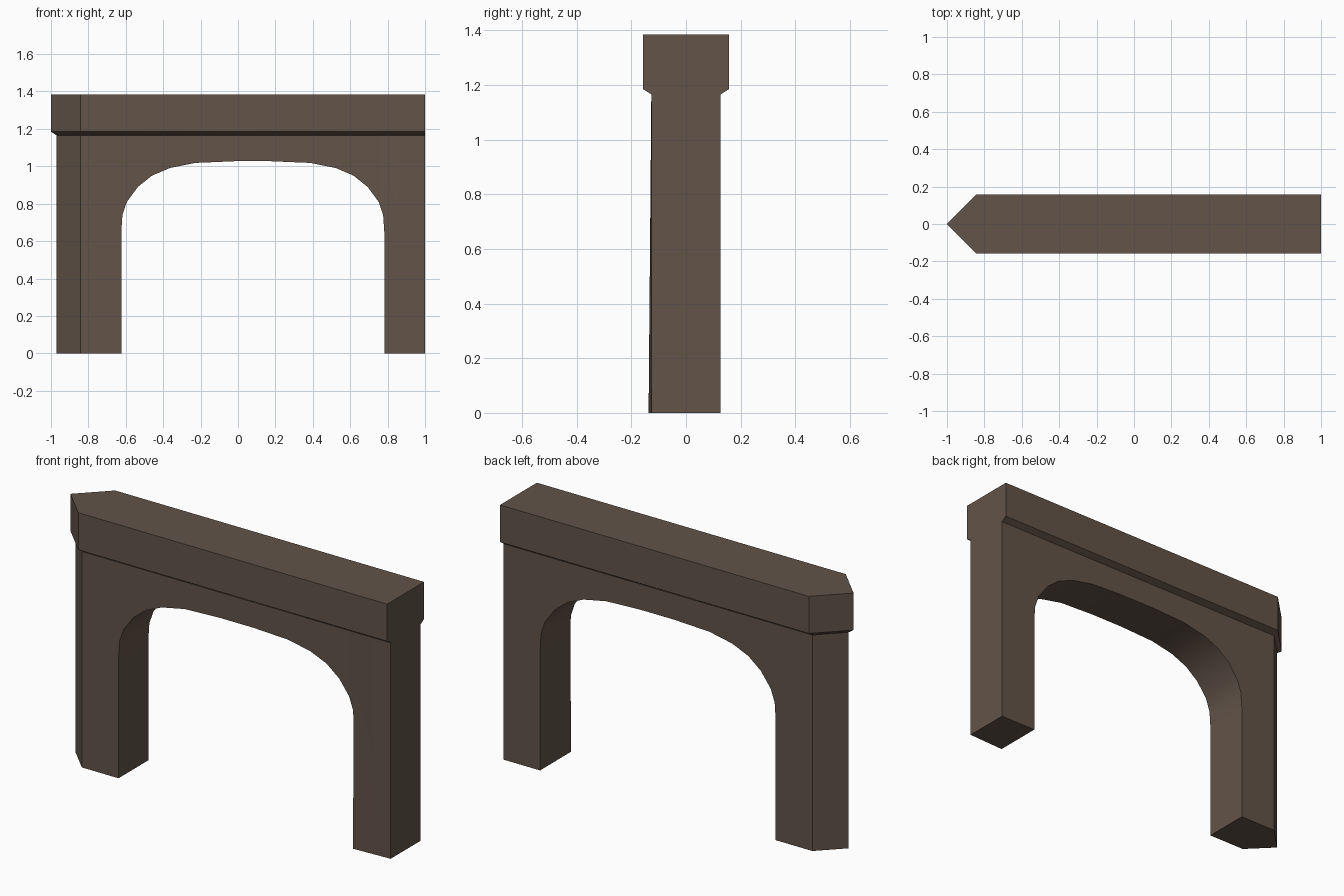
import bpy, bmesh

if "Cube" in bpy.data.objects:
    bpy.data.objects.remove(bpy.data.objects["Cube"])

stone = bpy.data.materials.new("brown stone")
stone.diffuse_color = (0.122, 0.087, 0.065, 1)
stone.use_nodes = True
stone.node_tree.nodes["Principled BSDF"].inputs["Base Color"].default_value = stone.diffuse_color

Z_BODY, Z_LIP, Z_TOP = 1.165, 1.185, 1.385
SHOULDER = -0.843          # where the pointed end begins
MID, HALF = 0.079, 0.703   # arch centre and half width


def finish(name, bm):
    bmesh.ops.remove_doubles(bm, verts=bm.verts, dist=0.0005)
    bmesh.ops.recalc_face_normals(bm, faces=bm.faces)
    mesh = bpy.data.meshes.new(name)
    bm.to_mesh(mesh)
    bm.free()
    mesh.materials.append(stone)
    ob = bpy.data.objects.new(name, mesh)
    bpy.context.collection.objects.link(ob)
    bpy.ops.object.select_all(action='DESELECT')
    ob.select_set(True)
    bpy.context.view_layer.objects.active = ob
    bpy.ops.object.shade_smooth_by_angle(angle=0.5)
    return ob


def plan(tip, w, z):
    """Pointed plan outline at one height."""
    return [(1, -w, z), (1, w, z), (SHOULDER, w, z), (tip, 0, z), (SHOULDER, -w, z)]


# Cap: lofted plan outlines with a sloped lip underneath
bm = bmesh.new()
rings = [[bm.verts.new(p) for p in plan(*r)] for r in
         [(-0.97, 0.125, Z_BODY), (-1, 0.157, Z_LIP), (-1, 0.157, Z_TOP)]]
for a, b in zip(rings, rings[1:]):
    for i in range(5):
        j = (i + 1) % 5
        bm.faces.new((a[i], a[j], b[j], b[i]))
bm.faces.new(rings[0])
bm.faces.new(rings[-1])
finish("wall_cap", bm)

# Arch profile: half curve as (offset from centre, height), mirrored
half = [(HALF, 0), (HALF, 0.65), (0.697, 0.74), (0.673, 0.81), (0.614, 0.89),
        (0.539, 0.95), (0.443, 0.991), (0.309, 1.018), (0.10, 1.027)]
arch = [(MID - d, z) for d, z in half] + [(MID + d, z) for d, z in reversed(half)]

# Body: strips from the arch up to the cap, on both sides
bm = bmesh.new()
W = 0.127


def vert(x, z, side):
    y = side * W
    if side < 0 and x > 0.78:      # front of right leg leans out at its inner edge
        if x < 0.9:
            y -= 0.01 * (1 - z / Z_BODY)
    return bm.verts.new((x, y, z))


def face(pts, side):
    bm.faces.new([vert(x, z, side) for x, z in pts])


L, R = MID - HALF, MID + HALF
for s in (-1, 1):
    face([(SHOULDER, 0), (L, 0), (L, 0.65), (L, Z_BODY), (SHOULDER, Z_BODY)], s)
    face([(R, 0), (1, 0), (1, Z_BODY), (R, Z_BODY), (R, 0.65)], s)
    for (x0, z0), (x1, z1) in zip(arch, arch[1:]):
        if x1 - x0 > 0.001:
            face([(x0, z0), (x1, z1), (x1, Z_BODY), (x0, Z_BODY)], s)
    # pointed end
    bm.faces.new([bm.verts.new(p) for p in
                  [(SHOULDER, s * W, 0), (-0.97, 0, 0), (-0.97, 0, Z_BODY), (SHOULDER, s * W, Z_BODY)]])

# Arch underside, end wall and leg bottoms
for (x0, z0), (x1, z1) in list(zip(arch, arch[1:])) + [((1, 0), (1, Z_BODY)), ((R, 0), (1, 0))]:
    bm.faces.new([vert(x0, z0, -1), vert(x1, z1, -1), vert(x1, z1, 1), vert(x0, z0, 1)])
bm.faces.new([bm.verts.new(p) for p in
              [(L, -W, 0), (L, W, 0), (SHOULDER, W, 0), (-0.97, 0, 0), (SHOULDER, -W, 0)]])
finish("arch_body", bm)
